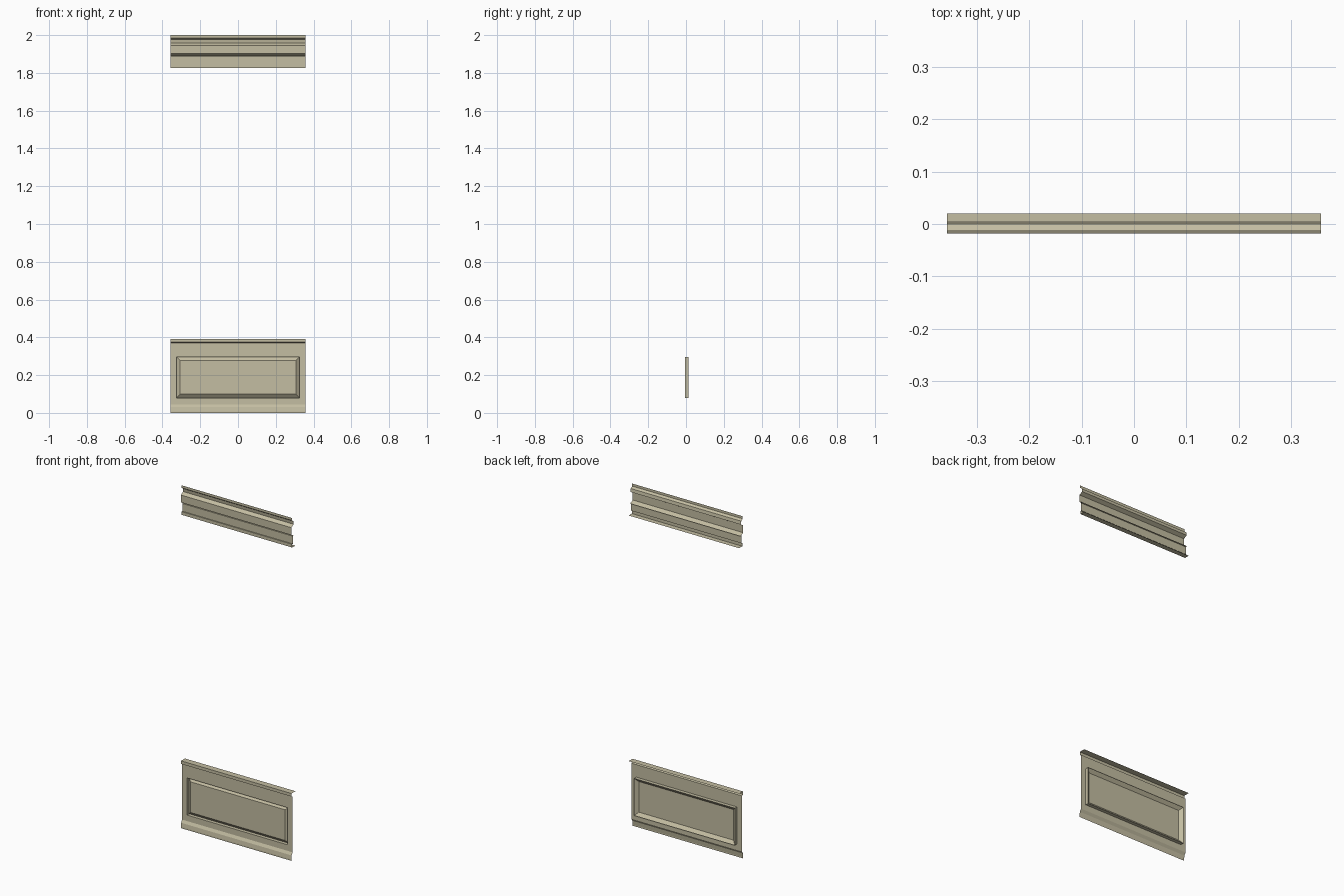
import bpy

if "Cube" in bpy.data.objects:
    bpy.data.objects.remove(bpy.data.objects["Cube"])

HALF = 0.357      # half length of every moulding
WALL_Y = -0.006   # face of the flat dado board

mat = bpy.data.materials.new("khaki_paint")
mat.diffuse_color = (0.55, 0.51, 0.36, 1)
mat.use_nodes = True
mat.node_tree.nodes["Principled BSDF"].inputs["Base Color"].default_value = mat.diffuse_color


def make_object(name, verts, faces):
    mesh = bpy.data.meshes.new(name)
    mesh.from_pydata(verts, [], faces)
    mesh.materials.append(mat)
    obj = bpy.data.objects.new(name, mesh)
    bpy.context.collection.objects.link(obj)
    return obj


def moulding(name, profile):
    """Sweep an open (y, z) profile, listed top to bottom, along x."""
    verts = [(x, y, z) for y, z in profile for x in (-HALF, HALF)]
    faces = [(2 * i, 2 * i + 2, 2 * i + 3, 2 * i + 1)
             for i in range(len(profile) - 1)]
    return make_object(name, verts, faces)


def nested_panel(name, rings):
    """Join nested rectangles (half width, z low, z high, y), fill the last."""
    verts, faces = [], []
    for hw, z0, z1, y in rings:
        verts += [(-hw, y, z0), (hw, y, z0), (hw, y, z1), (-hw, y, z1)]
    for r in range(len(rings) - 1):
        a, b = 4 * r, 4 * r + 4
        for i in range(4):
            j = (i + 1) % 4
            faces.append((a + i, a + j, b + j, b + i))
    last = 4 * (len(rings) - 1)
    faces.append(tuple(range(last, last + 4)))
    return make_object(name, verts, faces)


# Crown moulding: lip, groove, flat band, cut back, lower fillet and return
moulding("crown_moulding", [
    (-0.013, 2.0), (-0.013, 1.985), (0.0, 1.976), (0.003, 1.957),
    (-0.018, 1.945), (-0.018, 1.902), (0.006, 1.890), (-0.004, 1.890),
    (-0.004, 1.845), (-0.010, 1.845), (-0.010, 1.826), (0.020, 1.826)])

# Chair rail: top ledge, front edge and underside
moulding("chair_rail", [
    (0.020, 0.392), (-0.016, 0.392), (-0.016, 0.374), (WALL_Y, 0.370)])

# Dado board with a sunk frame and raised, bevelled centre field
nested_panel("dado_panel", [
    (HALF, 0.045, 0.370, WALL_Y),
    (0.325, 0.080, 0.297, WALL_Y),
    (0.325, 0.080, 0.297, 0.014),
    (0.306, 0.099, 0.278, -0.002)])

# Skirting: sloped top and upright foot
moulding("skirting", [
    (WALL_Y, 0.045), (-0.015, 0.030), (-0.018, 0.008), (-0.018, 0.0)])
